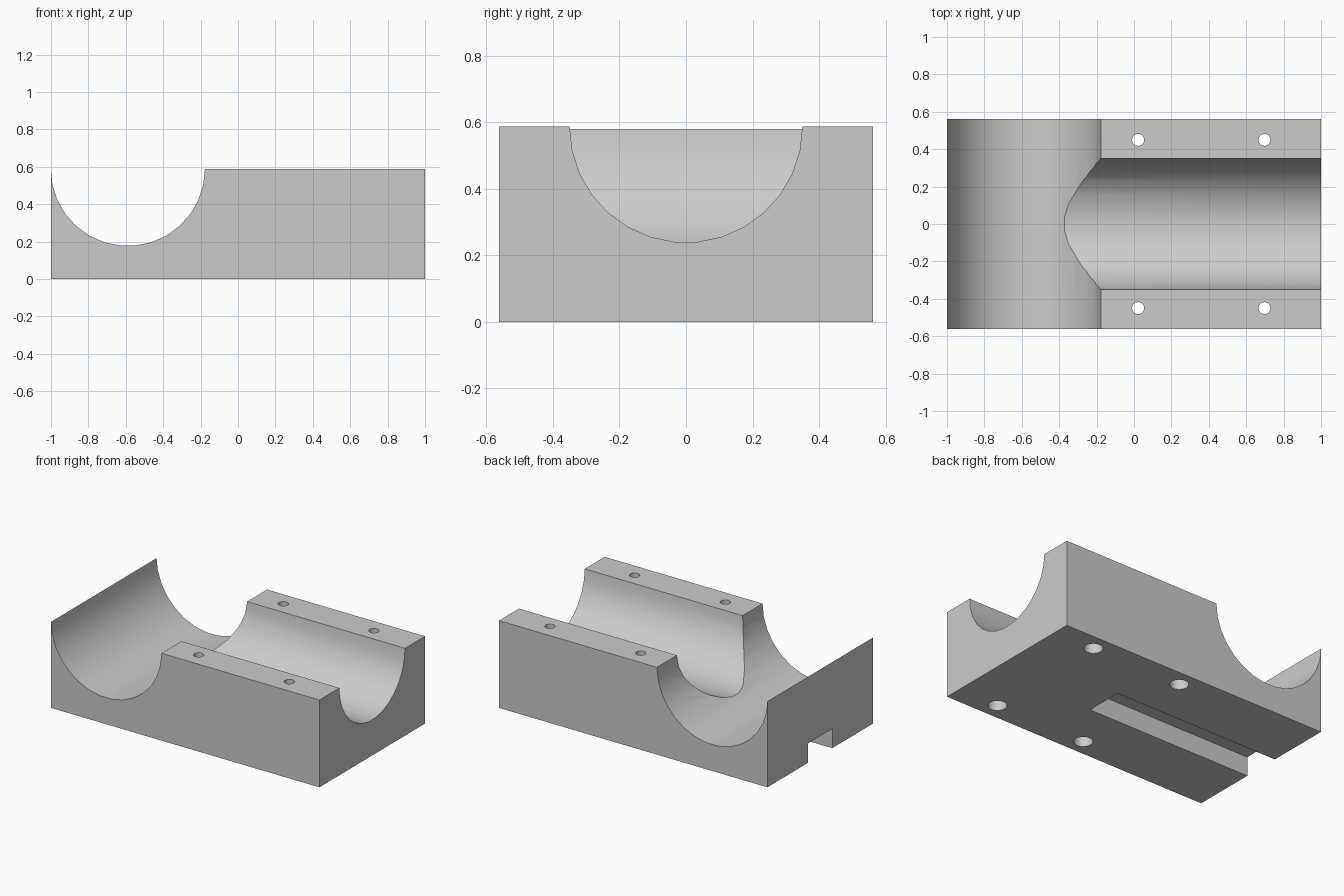
import bpy
from math import radians
from mathutils import Matrix

default = bpy.data.objects.get("Cube")
if default:
    bpy.data.objects.remove(default, do_unlink=True)

LENGTH, WIDTH, HEIGHT = 2.0, 1.124, 0.588
AXIS_Z = 0.589            # height of both trough axes

grey = bpy.data.materials.new("light grey")
grey.use_nodes = True
colour = (0.6, 0.6, 0.6, 1)
grey.diffuse_color = colour
grey.node_tree.nodes["Principled BSDF"].inputs["Base Color"].default_value = colour


def box(name, x0, x1, y0, y1, z0, z1):
    bpy.ops.mesh.primitive_cube_add(size=1)
    ob = bpy.context.object
    ob.name = name
    centre = Matrix.Translation(((x0 + x1) / 2, (y0 + y1) / 2, (z0 + z1) / 2))
    ob.data.transform(centre @ Matrix.Diagonal((x1 - x0, y1 - y0, z1 - z0, 1)))
    return ob


def cylinder(name, radius, depth, centre, axis="Z", sides=30):
    bpy.ops.mesh.primitive_cylinder_add(vertices=sides, radius=radius, depth=depth)
    ob = bpy.context.object
    ob.name = name
    # start with a vertex on the local x axis, then lay the cylinder down
    turn = Matrix.Rotation(radians(90), 4, "Z")
    if axis == "Y":
        turn = Matrix.Rotation(radians(90), 4, "X") @ turn
    elif axis == "X":
        turn = Matrix.Rotation(radians(90), 4, "Z") @ Matrix.Rotation(radians(90), 4, "X") @ turn
    ob.data.transform(Matrix.Translation(centre) @ turn)
    return ob


def cut(target, cutter):
    cutter.hide_render = True
    mod = target.modifiers.new(cutter.name, "BOOLEAN")
    mod.operation = "DIFFERENCE"
    mod.solver = "EXACT"
    mod.object = cutter
    bpy.context.view_layer.objects.active = target
    bpy.ops.object.modifier_apply(modifier=mod.name)
    bpy.data.objects.remove(cutter, do_unlink=True)


# Solid block
block = box("clamp_block", -LENGTH / 2, LENGTH / 2, -WIDTH / 2, WIDTH / 2, 0, HEIGHT)
block.data.materials.append(grey)

# Large trough across the block, smaller trough running into it
cut(block, cylinder("cross_trough", 0.412, 2, (-0.589, 0, AXIS_Z), "Y"))
cut(block, cylinder("long_trough", 0.35, 1.8, (0.31, 0, AXIS_Z), "X"))

# Slot under the block, open at one end
cut(block, box("bottom_slot", -1.2, 0.237, -0.129, 0.129, -0.2, 0.13))

# Four bolt holes with wider pockets underneath
for x in (0.022, 0.698):
    for y in (-0.45, 0.45):
        cut(block, cylinder("bolt_hole", 0.032, 2, (x, y, 0.3)))
        cut(block, cylinder("bolt_pocket", 0.058, 0.5, (x, y, 0)))

# Smooth curved walls, crisp edges
bpy.ops.object.select_all(action="DESELECT")
block.select_set(True)
bpy.context.view_layer.objects.active = block
bpy.ops.object.shade_smooth_by_angle(angle=radians(25))
